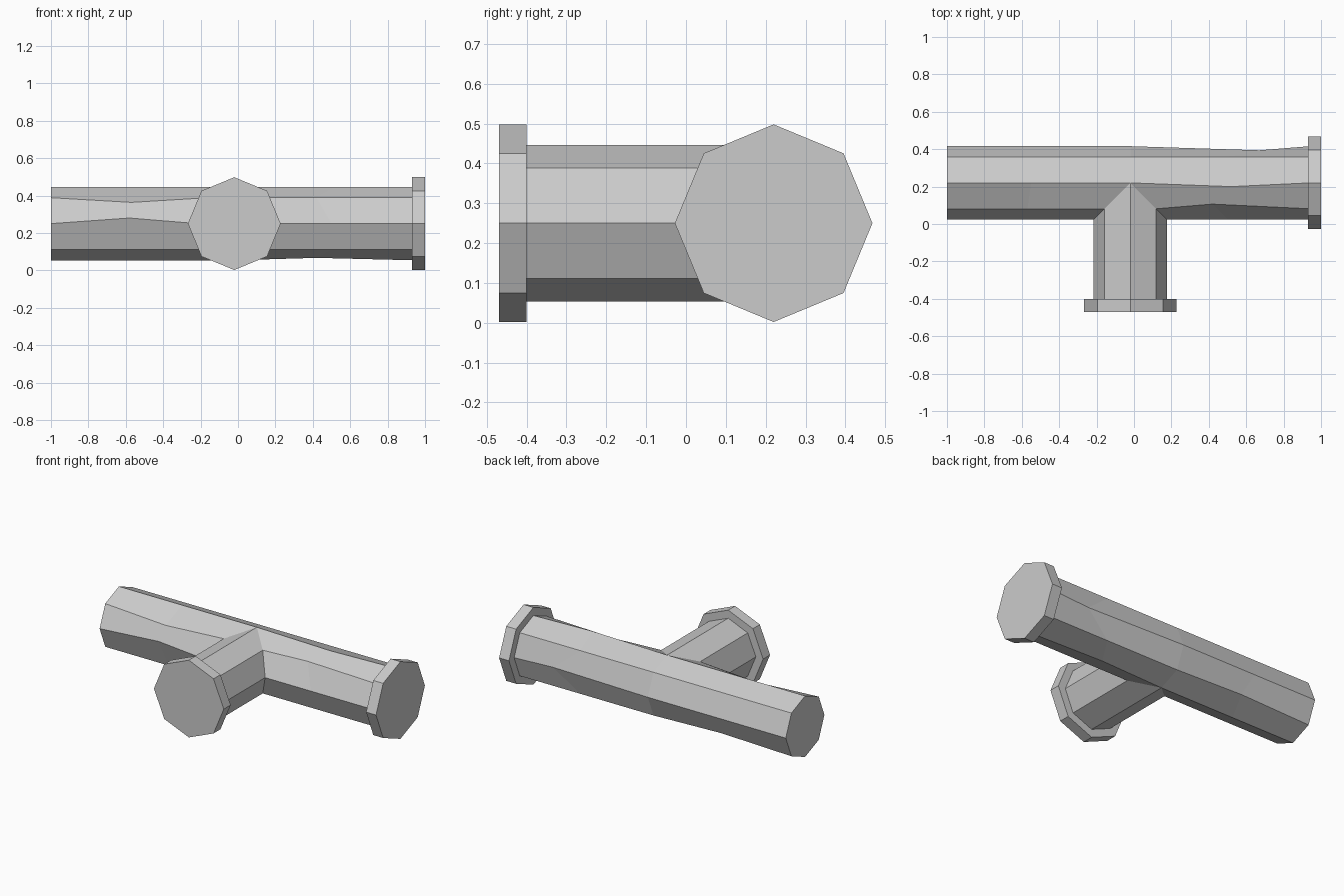
import bpy, bmesh
from math import sin, cos, pi

if "Cube" in bpy.data.objects:
    bpy.data.objects.remove(bpy.data.objects["Cube"])

R, RF = 0.196, 0.248          # pipe and flange radii
CX, CY, CZ = -0.02, 0.22, 0.25  # where the two pipe axes meet
N = 8


def make(name, rings, caps=(), skip=()):
    """Skin a list of N-sided rings; caps lists ring indices to close,
    skip lists (ring, side) faces left open."""
    bm = bmesh.new()
    vs = [[bm.verts.new(p) for p in ring] for ring in rings]
    for i in range(len(vs) - 1):
        for k in range(N):
            if (i, k) in skip:
                continue
            j = (k + 1) % N
            quad = [vs[i][k], vs[i][j], vs[i + 1][j], vs[i + 1][k]]
            quad = list(dict.fromkeys(quad))
            bm.faces.new(quad)
    for i in caps:
        bm.faces.new(vs[i])
    bmesh.ops.remove_doubles(bm, verts=bm.verts, dist=1e-5)
    bmesh.ops.recalc_face_normals(bm, faces=bm.faces)
    me = bpy.data.meshes.new(name)
    bm.to_mesh(me)
    bm.free()
    ob = bpy.data.objects.new(name, me)
    bpy.context.collection.objects.link(ob)
    return ob


def ang(k):
    return 2 * pi * k / N


def along_x(x, k, r=R, dy=0, dz=0):
    return (x, CY + r * cos(ang(k)) + dy, CZ + r * sin(ang(k)) + dz)


def along_y(y, k, r=R):
    return (CX + r * cos(ang(k)), y, CZ + r * sin(ang(k)))


# Main pipe: lines k=0 back, 2 top, 4 front, 6 bottom, with slight dents (x, dy, dz)
left_dent = {3: (-0.57, 0, -0.025), 4: (-0.58, 0, 0.03), 7: (-0.5, 0, 0.015)}
right_dent = {0: (0.67, -0.022, 0), 2: (0.52, -0.02, 0),
              3: (0.42, 0.025, 0), 6: (0.42, 0, 0.013)}


def seam(k, side):
    return CX + side * R * max(0, -cos(ang(k)))


def dented(k, dents, x0):
    x, dy, dz = dents.get(k, (x0, 0, 0))
    return along_x(x, k, R, dy, dz)


K = range(N)
make("main_pipe", [
    [along_x(-1, k) for k in K],
    [dented(k, left_dent, -0.55) for k in K],
    [along_x(seam(k, -1), k) for k in K],
    [along_x(seam(k, 1), k) for k in K],
    [dented(k, right_dent, 0.5) for k in K],
    [along_x(0.94, k) for k in K],
], caps=(0, 5), skip=[(2, k) for k in K])

# Branch pipe, mitred onto the main pipe
make("branch_pipe", [
    [along_y(-0.41, k) for k in K],
    [along_y(CY - R * abs(cos(ang(k))), k) for k in K],
], caps=(0,))

# Flanges on the right end and the branch end
make("right_flange", [[along_x(x, k, RF) for k in K] for x in (0.93, 1.0)],
     caps=(0, 1))
make("branch_flange", [[along_y(y, k, RF) for k in K] for y in (-0.47, -0.40)],
     caps=(0, 1))
